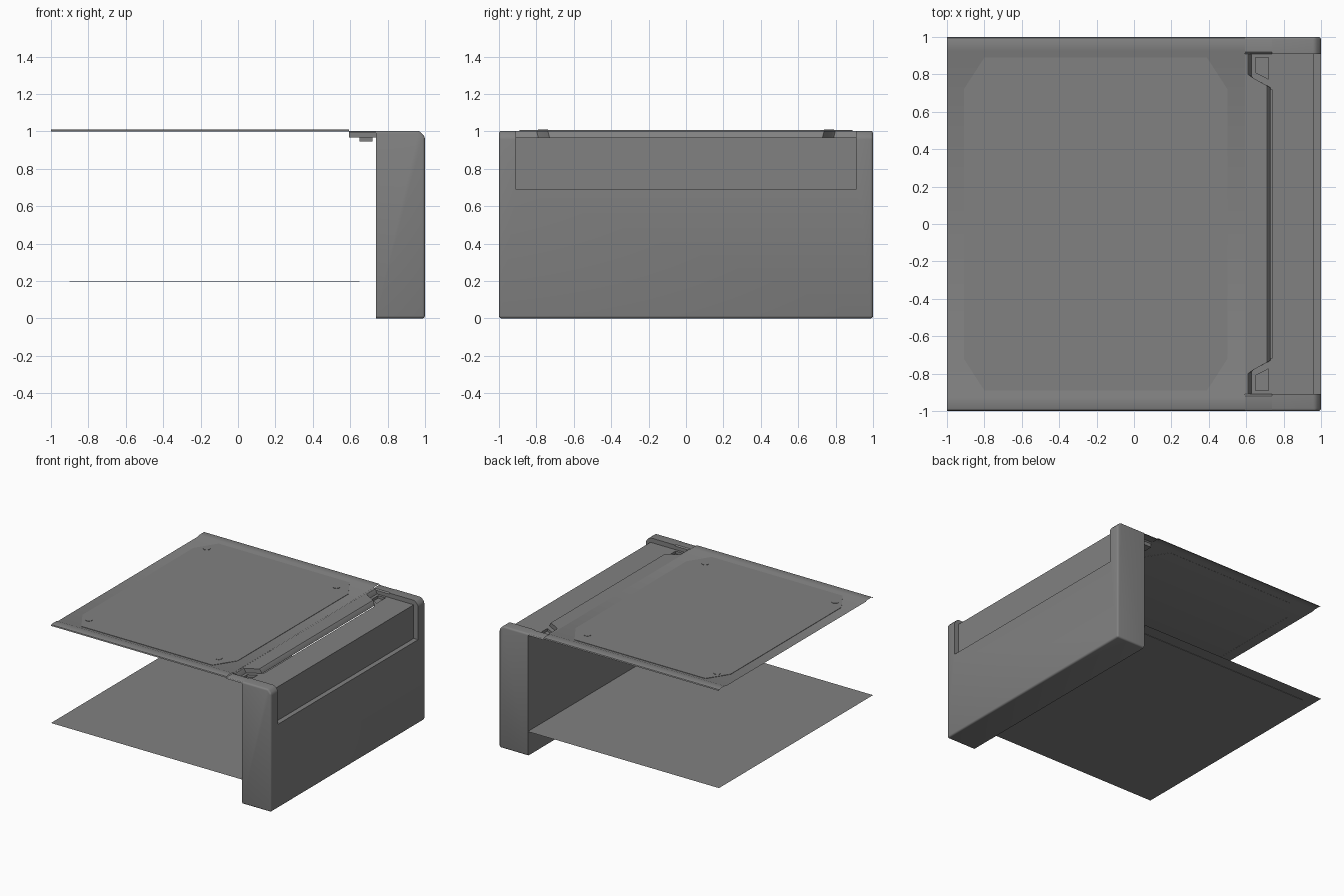
import bpy, bmesh, math

cube = bpy.data.objects.get("Cube")
if cube:
    bpy.data.objects.remove(cube, do_unlink=True)

gray = bpy.data.materials.new("plain gray")
gray.use_nodes = True
COLOR = (0.22, 0.22, 0.22, 1)
gray.diffuse_color = COLOR
gray.node_tree.nodes["Principled BSDF"].inputs["Base Color"].default_value = COLOR


def finish(name, bm, smooth=True):
    bmesh.ops.recalc_face_normals(bm, faces=bm.faces)
    mesh = bpy.data.meshes.new(name)
    bm.to_mesh(mesh)
    bm.free()
    mesh.materials.append(gray)
    ob = bpy.data.objects.new(name, mesh)
    bpy.context.collection.objects.link(ob)
    if smooth:
        bpy.ops.object.select_all(action='DESELECT')
        ob.select_set(True)
        bpy.context.view_layer.objects.active = ob
        bpy.ops.object.shade_smooth_by_angle(angle=math.radians(30))
    return ob


def loft(rings, closed=True, cap_start=False, cap_end=False):
    """Join matching rings of points with quads."""
    bm = bmesh.new()
    vs = [[bm.verts.new(p) for p in ring] for ring in rings]
    n = len(vs[0])
    for a, b in zip(vs, vs[1:]):
        for i in range(n if closed else n - 1):
            j = (i + 1) % n
            bm.faces.new((a[i], a[j], b[j], b[i]))
    if cap_start:
        bm.faces.new(vs[0])
    if cap_end:
        bm.faces.new(vs[-1])
    return bm


def at_z(outline, z):
    return [(x, y, z) for x, y in outline]


def mirror_y(ob):
    m = ob.modifiers.new("mirror", 'MIRROR')
    m.use_axis = (False, True, False)
    return ob


TOP, STEP = 1.003, 0.966   # upper skin and sunken shelf
INNER, CAP = 0.738, 0.91   # inner wall of the bin and start of its end caps

# Front bin: chamfered block with rounded outer edges
profile = [(INNER, 0), (1, 0), (1, 0.97), (0.97, TOP), (INNER, TOP)]
bm = loft([[(x, y, z) for x, z in profile] for y in (-1, 1)], True, True, True)
edges = [e for e in bm.edges if any(v.co.x > 0.8 for v in e.verts)]
bmesh.ops.bevel(bm, geom=edges, offset=0.014, segments=3, profile=0.5, affect='EDGES')
bin_body = finish("bin_body", bm, False)

# Cutter for the handle recess and sunken top between the end caps
notch = [(1.1, 0.69), (0.96, 0.69), (0.96, STEP), (0.7, STEP), (0.7, 1.1), (1.1, 1.1)]
cutter = finish("recess_cutter", loft([[(x, y, z) for x, z in notch] for y in (-CAP, CAP)],
                                     True, True, True), False)
cutter.hide_render = True
cut = bin_body.modifiers.new("recess", 'BOOLEAN')
cut.object = cutter
cut.solver = 'EXACT'
bpy.context.view_layer.objects.active = bin_body
bpy.ops.object.modifier_apply(modifier=cut.name)
bpy.data.objects.remove(cutter, do_unlink=True)
bpy.ops.object.select_all(action='DESELECT')
bin_body.select_set(True)
bpy.ops.object.shade_smooth_by_angle(angle=math.radians(30))

# Top cover with raised, rounded side strips
half = [(1, 0.998), (0.995, 1.006), (0.985, 1.01), (0.925, 1.01), (0.905, TOP)]
section = half + [(-y, z) for y, z in reversed(half)]
finish("top_cover", loft([[(x, y, z) for y, z in section] for x in (-1, 0.594)], False))

# Raised cover panel with cut corners
corner = [(0.705, 0.72), (0.595, 0.89)]
panel = []
for sx, sy, pts in ((1, 1, corner), (-1, 1, corner[::-1]), (-1, -1, corner), (1, -1, corner[::-1])):
    panel += [(-0.205 + sx * x, sy * y) for x, y in pts]
finish("cover_panel", loft([at_z(panel, TOP - 0.001), at_z(panel, TOP + 0.003)], cap_end=True))

# Round fasteners
for i, (x, y) in enumerate((x, y) for x in (-0.82, 0.36) for y in (-0.765, 0.765)):
    ring = [(x + 0.027 * math.cos(a * math.pi / 12), y + 0.027 * math.sin(a * math.pi / 12))
            for a in range(24)]
    finish(f"fastener_{i + 1}", loft([at_z(ring, TOP), at_z(ring, TOP + 0.006)], cap_end=True))

# Deck behind the bin, stepping down to the sunken shelf
upper = [(0.594, CAP), (0.61, CAP), (0.61, 0.8), (0.63, 0.785), (0.71, 0.74)]
lower = [(0.594, CAP), (0.627, CAP), (0.627, 0.79), (0.645, 0.775), (0.73, 0.73)]
rings = []
for pts, z in ((lower, STEP), (upper, TOP - 0.006), (upper, TOP - 0.001)):
    rings.append(at_z(pts + [(x, -y) for x, y in reversed(pts)], z))
for k in range(len(rings[1])):
    x, y, z = rings[1][k]
    lx, ly, _ = rings[0][k]
    rings[1][k] = (x + (lx - x) * 0.3, y + (ly - y) * 0.3, z)
finish("rear_deck", loft(rings, cap_start=True, cap_end=True))

# Shelf corner with a small pocket
shelf = [(0.61, CAP), (INNER, CAP), (INNER, 0.72), (0.61, 0.72)]
pocket = [(0.65, 0.89), (0.718, 0.89), (0.718, 0.775), (0.65, 0.81)]
mirror_y(finish("shelf_pocket", loft([at_z(shelf, STEP), at_z(pocket, STEP),
                                     at_z(pocket, 0.945)], cap_end=True)))

# Side strips joining the cover to the end caps
strip = [(1, 0.99), (0.995, 0.998), (0.985, TOP), (0.92, TOP), (CAP, 0.995), (CAP, STEP)]
mirror_y(finish("side_strip", loft([[(x, y, z) for y, z in strip]
                                   for x in (0.594, INNER + 0.002)], False)))

# Lower sheet with a shallow panel beneath
finish("lower_sheet", loft([[(x, -1, 0.2), (x, 1, 0.2)] for x in (-1, INNER)], False))
under = [(-0.9, -0.9), (0.65, -0.9), (0.65, 0.9), (-0.9, 0.9)]
finish("lower_panel", loft([at_z(under, 0.2), at_z(under, 0.197)], cap_end=True))
